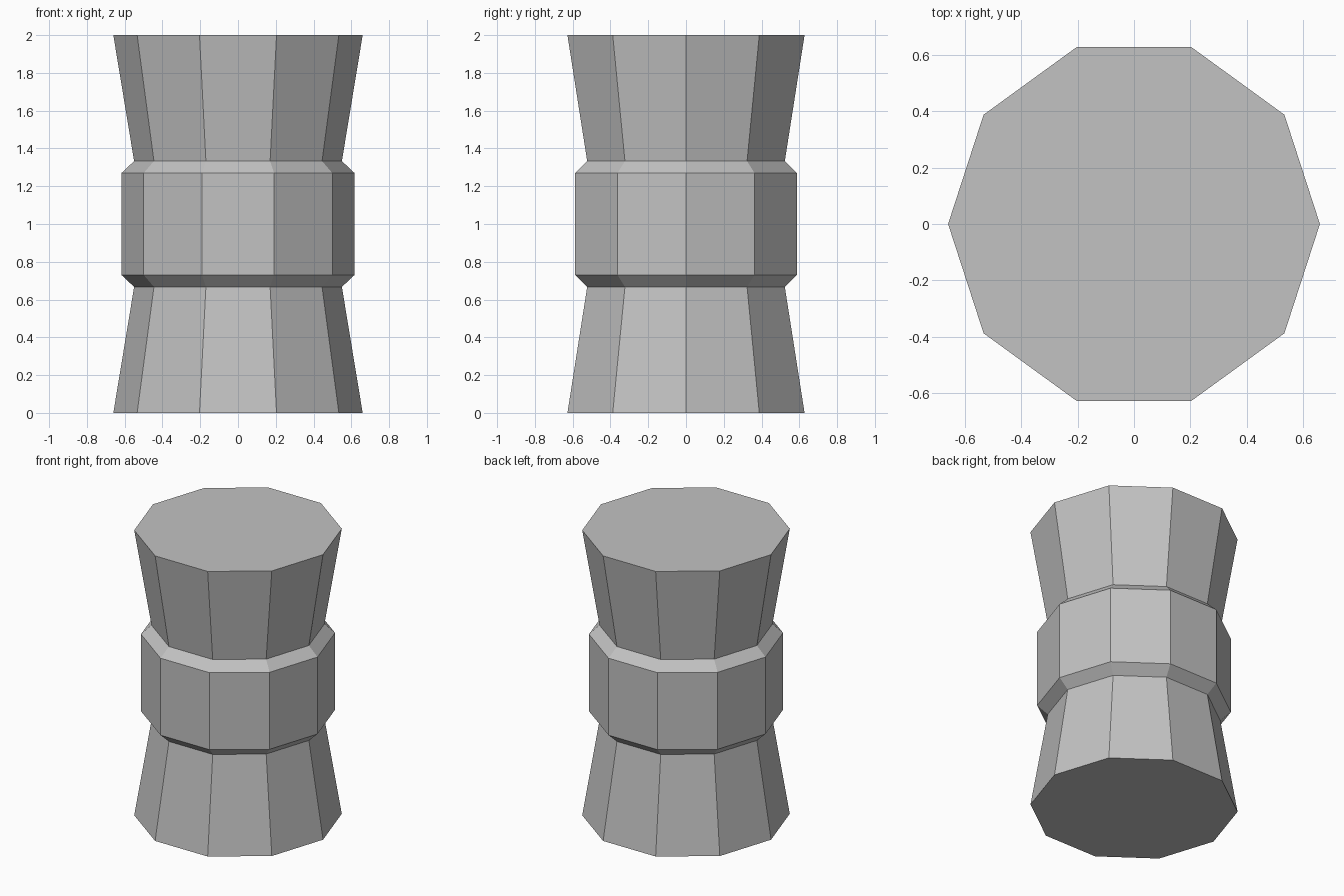
import bpy
import bmesh
from math import cos, sin, tau

cube = bpy.data.objects.get("Cube")
if cube:
    bpy.data.objects.remove(cube, do_unlink=True)

SIDES = 10

# Single plain grey
grey = bpy.data.materials.new("plain grey")
grey.use_nodes = True
colour = (0.54, 0.54, 0.54, 1)
grey.diffuse_color = colour
grey.node_tree.nodes["Principled BSDF"].inputs["Base Color"].default_value = colour


def lathe(name, profile):
    """Capped, flat-faced solid of revolution from (radius, height) points."""
    bm = bmesh.new()
    rings = [[bm.verts.new((r * cos(tau * i / SIDES), r * sin(tau * i / SIDES), z))
              for i in range(SIDES)] for r, z in profile]
    for low, high in zip(rings, rings[1:]):
        for i in range(SIDES):
            j = (i + 1) % SIDES
            bm.faces.new((low[i], low[j], high[j], high[i]))
    bm.faces.new(rings[0][::-1])
    bm.faces.new(rings[-1])
    mesh = bpy.data.meshes.new(name)
    bm.to_mesh(mesh)
    bm.free()
    mesh.materials.append(grey)
    obj = bpy.data.objects.new(name, mesh)
    bpy.context.collection.objects.link(obj)
    return obj


# Lower half of the outline: flared foot, waist, bevelled band; mirrored for the top
half = [(0.66, 0), (0.55, 0.667), (0.617, 0.73)]
lathe("waisted_pillar", half + [(r, 2 - z) for r, z in reversed(half)])
